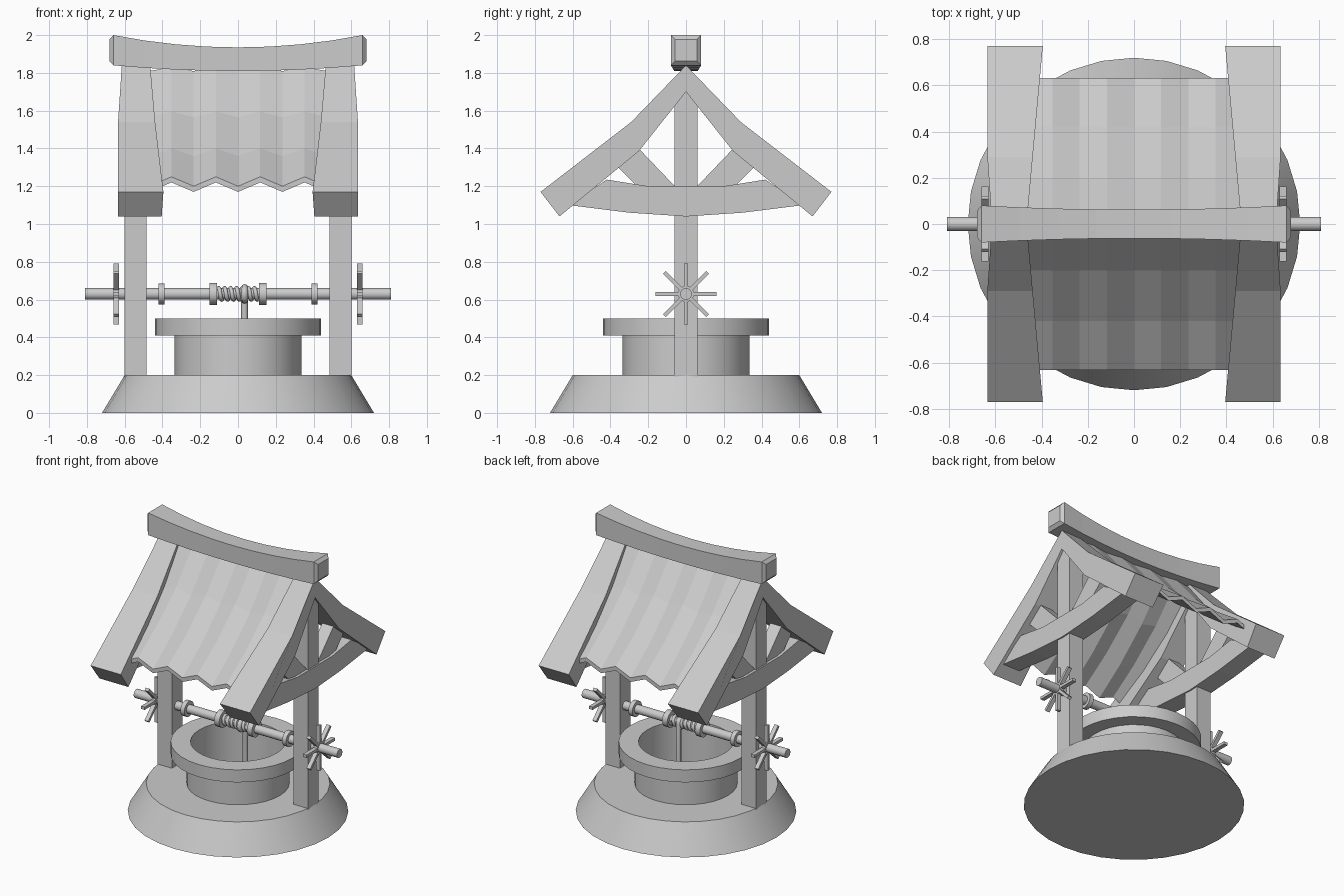
import bpy, bmesh, math
from mathutils import Vector

if "Cube" in bpy.data.objects:
    bpy.data.objects.remove(bpy.data.objects["Cube"])


def loft(name, rings, smooth=False, wrap=False):
    """Skin equal-length closed rings, with capped ends unless wrapped."""
    bm = bmesh.new()
    vs = [[bm.verts.new(p) for p in r] for r in rings]
    n = len(rings[0])
    pairs = list(zip(vs, vs[1:])) + ([(vs[-1], vs[0])] if wrap else [])
    for a, b in pairs:
        for i in range(n):
            j = (i + 1) % n
            bm.faces.new((a[i], a[j], b[j], b[i]))
    if not wrap:
        bm.faces.new(vs[0])
        bm.faces.new(vs[-1])
    bmesh.ops.recalc_face_normals(bm, faces=bm.faces)
    me = bpy.data.meshes.new(name)
    bm.to_mesh(me)
    bm.free()
    ob = bpy.data.objects.new(name, me)
    bpy.context.collection.objects.link(ob)
    if smooth:
        bpy.context.view_layer.objects.active = ob
        ob.select_set(True)
        bpy.ops.object.shade_smooth_by_angle(angle=math.radians(35))
        ob.select_set(False)
    return ob


def lathe(name, prof, axis='Z', n=32, z0=0.0, wrap=False):
    """Turn (radius, height) points about the Z or X axis."""
    rings = []
    for r, h in prof:
        ring = []
        for i in range(n):
            a = 2 * math.pi * i / n
            c, s = r * math.cos(a), r * math.sin(a)
            ring.append((c, s, h) if axis == 'Z' else (h, c, z0 + s))
        rings.append(ring)
    return loft(name, rings, True, wrap)


def prism(name, pts, x0, x1):
    """Extrude a (y, z) outline between two x positions (functions of y)."""
    return loft(name, [[(f(y), y, z) for y, z in pts] for f in (x0, x1)])


def tube(name, pts, r):
    cu = bpy.data.curves.new(name, 'CURVE')
    cu.dimensions = '3D'
    cu.bevel_depth = r
    cu.bevel_resolution = 2
    cu.use_fill_caps = True
    sp = cu.splines.new('POLY')
    sp.points.add(len(pts) - 1)
    for p, co in zip(sp.points, pts):
        p.co = (*co, 1)
    ob = bpy.data.objects.new(name, cu)
    bpy.context.collection.objects.link(ob)


def both(half):
    """Mirror a half outline across y = 0 (points on the axis kept once)."""
    return half + [(-y, z) for y, z in reversed(half) if y > 0]


# stone base, shaft and rim
lathe("base", [(0.72, 0), (0.60, 0.2)])
lathe("well_wall", [(0.335, 0.19), (0.335, 0.42), (0.31, 0.42), (0.31, 0.19)], wrap=True)
lathe("well_rim", [(0.44, 0.41), (0.44, 0.5), (0.31, 0.5), (0.31, 0.41)], wrap=True)

# timber frames at each end
rafter_top = [(0, 1.84), (0.29, 1.54), (0.77, 1.17), (0.67, 1.04), (0.25, 1.385)]
rafter = rafter_top + [(0, 1.70)] + [(-y, z) for y, z in reversed(rafter_top[1:])]
tie_low = [(0, 1.04), (0.3, 1.06), (0.62, 1.10)]
tie_half = tie_low + [(0.42, 1.235), (0.2, 1.2)]
tie = tie_half + [(-y, z) for y, z in reversed(tie_half[1:])]
for s, side in ((-1, "left"), (1, "right")):
    prism(side + "_rafters", rafter,
          lambda y: s * (0.465 - 0.07 * abs(y) / 0.77),
          lambda y: s * (0.615 + 0.02 * min(1, abs(y) / 0.29)))
    prism(side + "_tie_beam", tie, lambda y: s * 0.475, lambda y: s * 0.61)
    prism(side + "_post", [(-0.06, 0.18), (0.06, 0.18), (0.06, 1.74), (-0.06, 1.74)],
          lambda y: s * 0.485, lambda y: s * 0.60)
    for d in (-1, 1):
        prism(side + "_brace",
              [(d * y, z) for y, z in ((0.04, 1.18), (0.26, 1.41), (0.38, 1.32), (0.24, 1.18))],
              lambda y: s * 0.50, lambda y: s * 0.59)

# sagging ridge beam with chamfered ends
rings = []
for i in range(-5, 6):
    t = max(-1, min(1, i / 4))
    end = abs(i) == 5
    c = 0.022 if end else 0
    x = 0.66 * t + (math.copysign(0.02, i) if end else 0)
    w, top, low = 0.062 + 0.018 * t * t - c, 1.935 + 0.065 * t * t - c, 1.81 + 0.03 * t * t + c
    rings.append([(x, -w, low), (x, w, low), (x, w, top), (x, -w, top)])
loft("ridge_beam", rings)

# corrugated roof sheet
slope = [(-0.632, 1.25), (-0.42, 1.40), (-0.2, 1.595), (0, 1.83),
         (0.2, 1.595), (0.42, 1.40), (0.632, 1.25)]
rings = []
for k in range(-4, 5):
    drop = 0.05 if k % 2 == 0 else 0
    up = [(k * 0.1175, y, z - drop * (0.4 + 0.6 * abs(y) / 0.632)) for y, z in slope]
    rings.append(up + [(x, y, z - 0.03) for x, y, z in reversed(up)])
loft("roof_sheet", rings)

# axle with collars
AZ = 0.63
lathe("axle", [(0.031, -0.81), (0.031, 0.81)], 'X', 16, AZ)
for x, r, w in ((0.405, 0.055, 0.016), (0.13, 0.058, 0.02)):
    for s in (-1, 1):
        lathe("axle_collar", [(r, s * x - w), (r, s * x + w)], 'X', 16, AZ)

# spoked hand wheels
for s in (-1, 1):
    x0, x1 = s * 0.645 - 0.015, s * 0.645 + 0.015
    lathe("wheel_hub", [(0.042, x0), (0.042, x1)], 'X', 16, AZ)
    for k in range(8):
        a = k * math.pi / 4
        u, v = Vector((math.cos(a), math.sin(a))), Vector((-math.sin(a), math.cos(a)))
        q = [u * r + v * h for r, h in ((0.02, -0.01), (0.162, -0.01), (0.162, 0.01), (0.02, 0.01))]
        prism("wheel_spoke", [(p.x, AZ + p.y) for p in q], lambda y: x0, lambda y: x1)

# rope coil and hanging rope
coil = []
for i in range(7 * 16 + 1):
    a = 2 * math.pi * i / 16
    coil.append((-0.11 + 0.22 * i / 112, 0.031 * math.cos(a), AZ + 0.031 * math.sin(a)))
tube("rope_coil", coil, 0.011)
loop = [(0.035, 0.034 * math.cos(a), AZ + 0.034 * math.sin(a))
        for a in (2 * math.pi * (16 - i) / 16 for i in range(-16, 1))]
loop = [(0.035, 0.034, 0.2)] + [(x, y, z) for x, y, z in reversed(loop)]
tube("hanging_rope", loop, 0.018)
